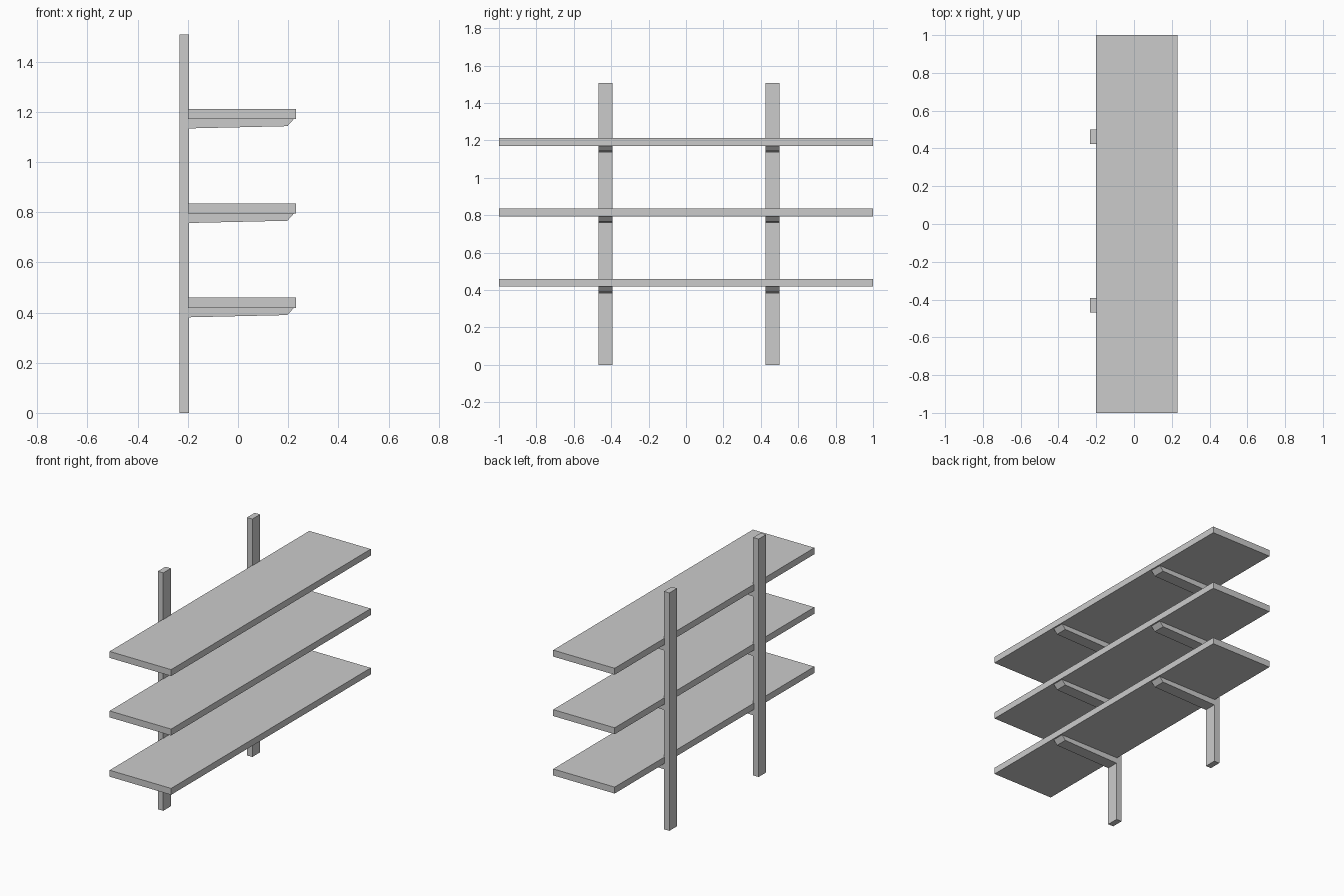
import bpy, bmesh

if "Cube" in bpy.data.objects:
    bpy.data.objects.remove(bpy.data.objects["Cube"])


def prism(name, profile, y0, y1):
    """Extrude an x-z profile from y0 to y1."""
    bm = bmesh.new()
    face = bm.faces.new([bm.verts.new((x, y0, z)) for x, z in profile])
    ext = bmesh.ops.extrude_face_region(bm, geom=[face])
    verts = [v for v in ext["geom"] if isinstance(v, bmesh.types.BMVert)]
    bmesh.ops.translate(bm, verts=verts, vec=(0, y1 - y0, 0))
    bmesh.ops.recalc_face_normals(bm, faces=bm.faces)
    mesh = bpy.data.meshes.new(name)
    bm.to_mesh(mesh)
    bm.free()
    obj = bpy.data.objects.new(name, mesh)
    bpy.context.collection.objects.link(obj)
    return obj


def rect(x0, x1, z0, z1):
    return [(x0, z0), (x1, z0), (x1, z1), (x0, z1)]


SHELF_BOTTOMS = (0.418, 0.794, 1.171)
SHELF_THICK = 0.041
POSTS = {"left": (-0.469, -0.393), "right": (0.424, 0.501)}

# Upright posts at the back
for side, (y0, y1) in POSTS.items():
    prism(f"post_{side}", rect(-0.234, -0.196, 0, 1.508), y0, y1)

for i, z in enumerate(SHELF_BOTTOMS, 1):
    # Shelf board
    prism(f"shelf_{i}", rect(-0.2, 0.231, z, z + SHELF_THICK), -1, 1)
    # Tapered brackets with a chamfered nose under the board
    bracket = [(-0.198, z), (-0.198, z - 0.037), (0.197, z - 0.028), (0.222, z)]
    for side, (y0, y1) in POSTS.items():
        prism(f"bracket_{side}_{i}", bracket, y0, y1)
